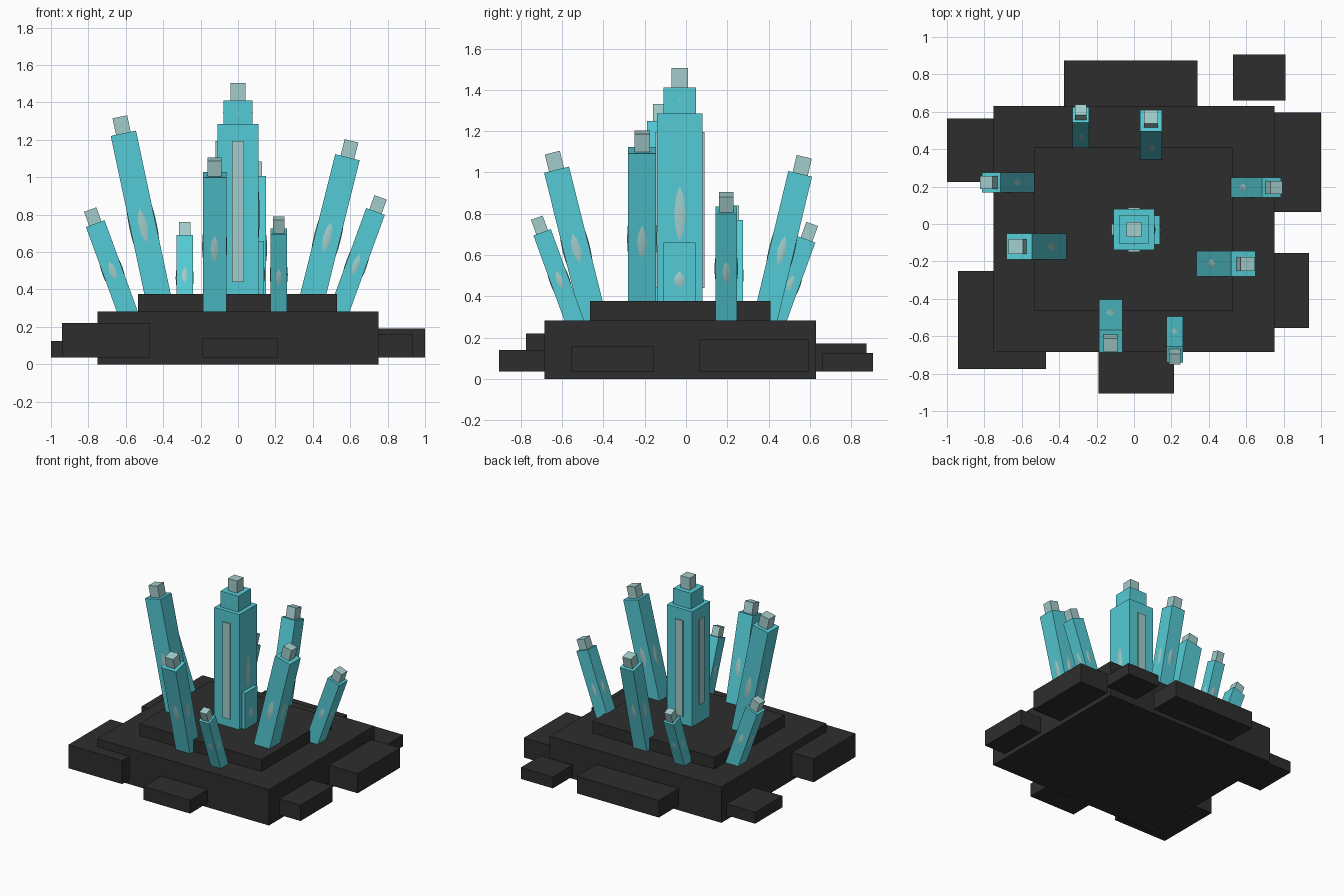
import bpy, math
from mathutils import Vector, Matrix

if "Cube" in bpy.data.objects:
    bpy.data.objects.remove(bpy.data.objects["Cube"])


def material(name, rgb):
    m = bpy.data.materials.new(name)
    m.diffuse_color = (*rgb, 1)
    m.use_nodes = True
    m.node_tree.nodes["Principled BSDF"].inputs["Base Color"].default_value = m.diffuse_color
    return m


ROCK = material("dark rock", (0.027, 0.027, 0.027))
TEAL = material("teal crystal", (0.09, 0.60, 0.67))
PALE = material("pale crystal", (0.36, 0.61, 0.60))


def finish(name, mat, matrix):
    ob = bpy.context.object
    ob.name = name
    ob.data.transform(matrix)
    ob.data.materials.append(mat)
    return ob


def block(name, mat, x0, x1, y0, y1, z0, z1):
    """Axis-aligned box from its limits."""
    bpy.ops.mesh.primitive_cube_add(size=1)
    return finish(name, mat,
                  Matrix.Translation(((x0 + x1) / 2, (y0 + y1) / 2, (z0 + z1) / 2))
                  @ Matrix.Diagonal((x1 - x0, y1 - y0, z1 - z0, 1)))


def glint(name, matrix, rx, ry, rz):
    """Ellipsoid core that breaks slightly through the crystal's faces."""
    bpy.ops.mesh.primitive_uv_sphere_add(segments=16, ring_count=16, radius=1)
    ob = finish(name, PALE, matrix @ Matrix.Diagonal((rx, ry, rz, 1)))
    bpy.ops.object.shade_smooth_by_angle()
    return ob


def leaning_crystal(name, top, lean, axis, width, tip_w, tip_len):
    """Square shard whose body ends at top, leaning along +-x or +-y (degrees)."""
    a = math.radians(lean)
    rot = Matrix.Rotation(a, 4, 'Y') if axis == 'x' else Matrix.Rotation(-a, 4, 'X')
    frame = Matrix.Translation(Vector(top)) @ rot
    length = (top[2] - 0.25) / math.cos(a)
    h, t = width / 2, tip_w / 2
    body = block(name + "_body", TEAL, -h, h, -h, h, -length, 0)
    tip = block(name + "_tip", PALE, -t, t, -t, t, 0, tip_len)
    for ob in (body, tip):
        ob.data.transform(frame)
    glint(name + "_glint", frame @ Matrix.Translation((0, 0, -length / 2)),
          h * 1.07, h * 1.07, length * 0.27)


# Rock base: two tiers
block("base_slab", ROCK, -0.75, 0.75, -0.685, 0.63, 0, 0.283)
block("upper_slab", ROCK, -0.535, 0.53, -0.465, 0.41, 0.25, 0.376)

# Ledge rocks around the base
ledges = {
    "back_ledge": (-0.375, 0.34, 0.45, 0.875, 0.17),
    "back_right_loose_rock": (0.53, 0.81, 0.66, 0.905, 0.125),
    "right_back_ledge": (0.55, 1.0, 0.065, 0.595, 0.19),
    "right_front_ledge": (0.55, 0.935, -0.555, -0.155, 0.16),
    "front_ledge": (-0.19, 0.215, -0.905, -0.5, 0.14),
    "left_front_ledge": (-0.94, -0.47, -0.775, -0.25, 0.22),
    "left_back_ledge": (-1.0, -0.6, 0.225, 0.565, 0.125),
}
for name, (x0, x1, y0, y1, top) in ledges.items():
    block(name, ROCK, x0, x1, y0, y1, 0.035, top)

# Central stepped crystal
block("center_body", TEAL, -0.11, 0.11, -0.14, 0.08, 0.33, 1.285)
block("center_shoulder", TEAL, -0.078, 0.078, -0.108, 0.048, 1.285, 1.41)
block("center_tip", PALE, -0.04, 0.04, -0.07, 0.01, 1.41, 1.505)
glint("center_glint", Matrix.Translation((0, -0.03, 0.80)), 0.1155, 0.1155, 0.46)
glint("shoulder_glint", Matrix.Translation((0, -0.03, 1.345)), 0.079, 0.079, 0.06)

# Pale strips on the front, back and left faces
block("front_strip", PALE, -0.033, 0.033, -0.149, -0.14, 0.44, 1.195)
block("back_strip", PALE, -0.033, 0.033, 0.08, 0.089, 0.44, 1.195)
block("left_strip", PALE, -0.119, -0.11, -0.06, 0.0, 0.52, 1.195)

# Short crystal fused to the right face
block("side_crystal", TEAL, -0.015, 0.14, -0.11, 0.045, 0.33, 0.66)
glint("side_glint", Matrix.Translation((0.0625, -0.0325, 0.48)), 0.083, 0.083, 0.11)

# Ring of crystals leaning outward
shards = [
    ("left_tall", (-0.613, -0.12, 1.235), -12, 'x', 0.138, 0.08, 0.09),
    ("left_short", (-0.763, 0.222, 0.752), -20, 'x', 0.106, 0.07, 0.08),
    ("right_tall", (0.585, -0.213, 1.107), 14, 'x', 0.135, 0.075, 0.09),
    ("right_short", (0.735, 0.195, 0.817), 20, 'x', 0.106, 0.07, 0.08),
    ("front_tall", (-0.125, -0.627, 1.013), -14, 'y', 0.125, 0.075, 0.085),
    ("front_short", (0.218, -0.697, 0.71), -20, 'y', 0.09, 0.06, 0.075),
    ("back_tall", (0.092, 0.553, 0.993), 13.5, 'y', 0.118, 0.075, 0.085),
    ("back_short", (-0.285, 0.584, 0.675), 20, 'y', 0.09, 0.06, 0.08),
]
for shard in shards:
    leaning_crystal(*shard)
